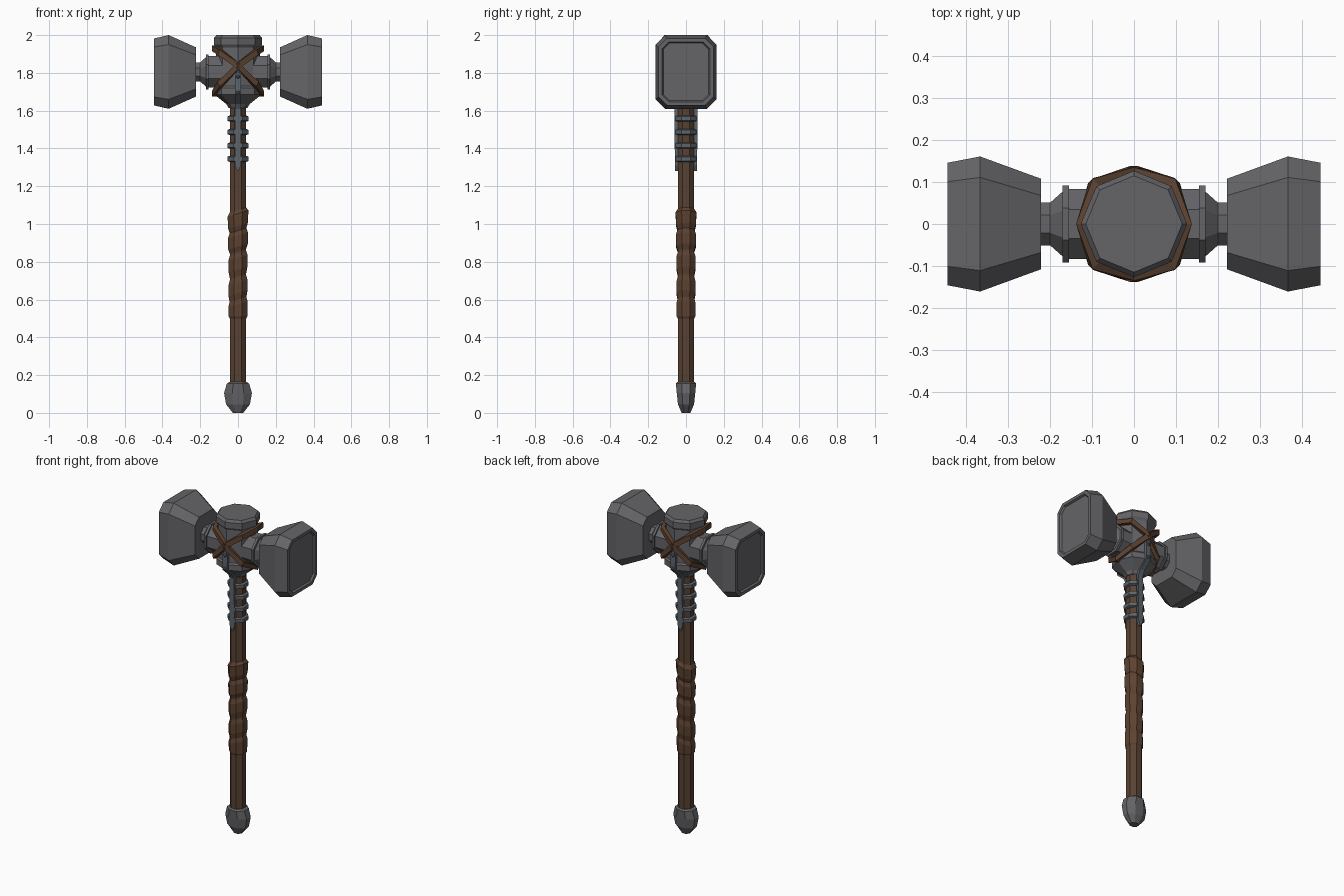
import bpy, bmesh, math
from mathutils import Vector

if "Cube" in bpy.data.objects:
    bpy.data.objects.remove(bpy.data.objects["Cube"])


def material(name, color):
    m = bpy.data.materials.new(name)
    m.diffuse_color = (*color, 1)
    m.use_nodes = True
    m.node_tree.nodes["Principled BSDF"].inputs["Base Color"].default_value = m.diffuse_color
    return m


STEEL = material("steel", (0.13, 0.13, 0.14))
IRON = material("iron", (0.11, 0.13, 0.15))
WOOD = material("wood", (0.10, 0.055, 0.033))
LEATHER = material("leather", (0.11, 0.055, 0.03))


def loft(name, rings, mat, closed=False):
    """Skin a list of equal-sized point rings; cap the ends unless closed."""
    bm = bmesh.new()
    vs = [[bm.verts.new(p) for p in r] for r in rings]
    n, k = len(rings[0]), len(rings)
    for i in range(k if closed else k - 1):
        a, b = vs[i], vs[(i + 1) % k]
        for j in range(n):
            bm.faces.new((a[j], a[(j + 1) % n], b[(j + 1) % n], b[j]))
    if not closed:
        bm.faces.new(vs[0])
        bm.faces.new(vs[-1])
    bmesh.ops.recalc_face_normals(bm, faces=bm.faces)
    me = bpy.data.meshes.new(name)
    bm.to_mesh(me)
    bm.free()
    ob = bpy.data.objects.new(name, me)
    bpy.context.collection.objects.link(ob)
    me.materials.append(mat)
    return ob


def circle(z, rx, ry=None, n=8, start=0.0):
    ry = rx if ry is None else ry
    return [(rx * math.cos(start + math.tau * i / n),
             ry * math.sin(start + math.tau * i / n), z) for i in range(n)]


def lathe(name, profile, mat, n=8, start=0.0):
    return loft(name, [circle(z, r, n=n, start=start) for r, z in profile], mat)


H = math.pi / 8
ZC = 1.805

# Handle shaft
lathe("shaft", [(0.047, 0.12), (0.047, 1.66)], WOOD, start=H)

# Pommel, wider across x than y
loft("pommel", [circle(z, rx, ry, start=H) for z, rx, ry in
                [(0, 0.03, 0.025), (0.045, 0.068, 0.046), (0.105, 0.08, 0.053),
                 (0.155, 0.064, 0.058), (0.163, 0.05, 0.05)]], STEEL)

# Twisted leather grip: tilted rings with alternating bulges
grip = []
profile = [(0.50, 0.047), (0.51, 0.053), (0.575, 0.055), (0.60, 0.048), (0.635, 0.055),
           (0.69, 0.054), (0.72, 0.046), (0.76, 0.054), (0.82, 0.055), (0.85, 0.045),
           (0.88, 0.056), (0.94, 0.057), (0.965, 0.048), (0.99, 0.056), (1.055, 0.06),
           (1.075, 0.047)]
for i, (z, r) in enumerate(profile):
    tilt = 0 if i in (0, 1) else 0.3
    grip.append([(x, y, z + tilt * x) for x, y, _ in circle(z, r, start=H)])
loft("grip_wrap", grip, LEATHER)

# Iron bands below the head
for i, z in enumerate((1.345, 1.415, 1.487, 1.558)):
    lathe(f"band_{i}", [(0.048, z - 0.016), (0.061, z - 0.011),
                        (0.061, z + 0.011), (0.048, z + 0.016)], IRON, start=H)

# Central head block and its cap
lathe("head_block", [(0.05, 1.615), (0.062, 1.635), (0.124, 1.685), (0.124, 1.72),
                     (0.116, 1.73), (0.116, 1.935), (0.127, 1.95),
                     (0.127, 1.985), (0.115, 2.0)], STEEL)


def octagon(x, hy, hz, c):
    """Chamfered rectangle facing along x."""
    pts = [(hy, hz - c), (hy - c, hz), (c - hy, hz), (-hy, hz - c),
           (-hy, c - hz), (c - hy, -hz), (hy - c, -hz), (hy, c - hz)]
    return [(x, y, ZC + z) for y, z in pts]


for s, side in ((1, "right"), (-1, "left")):
    # Hammer block with recessed striking face
    loft("hammer_" + side, [octagon(s * x, hy, hz, c) for x, hy, hz, c in
                            [(0.222, 0.108, 0.13, 0.04), (0.367, 0.161, 0.195, 0.05),
                             (0.445, 0.146, 0.177, 0.045), (0.445, 0.126, 0.158, 0.035),
                             (0.434, 0.12, 0.152, 0.033)]], STEEL)
    # Side socket, ring flange and neck
    socket = [(0.03, 0.09), (0.155, 0.09), (0.155, 0.1), (0.17, 0.1),
              (0.17, 0.084), (0.2, 0.055), (0.24, 0.055)]
    loft("socket_" + side, [[(s * x, a, ZC + b) for a, b, _ in circle(0, r, start=H)]
                            for x, r in socket], STEEL)

# Crossed leather straps: two tilted loops around the head block
for s, nm in ((1, "a"), (-1, "b")):
    path = []
    for i in range(8):
        a = math.tau * i / 8
        cx = math.cos(a)
        r = 0.138 if i % 2 else 0.13
        path.append(Vector((s * r * cx, r * math.sin(a), 1.838 + 0.12 * cx - 0.028 * cx * cx)))
    rings = []
    for i, p in enumerate(path):
        t = (path[(i + 1) % 8] - path[i - 1]).normalized()
        out = Vector((p.x, p.y, 0)).normalized()
        w = t.cross(out).normalized() * 0.015
        d = out * 0.008
        rings.append([p + w + d, p - w + d, p - w - d * 2, p + w - d * 2])
    loft("leather_strap_" + nm, rings, LEATHER, closed=True)

# Iron langets front and back, with rivets
for s, nm in ((-1, "front"), (1, "back")):
    spine = [(0.053, 1.28, 0.003), (0.053, 1.31, 0.016), (0.055, 1.61, 0.016),
             (0.068, 1.635, 0.016), (0.124, 1.685, 0.016), (0.122, 1.785, 0.016),
             (0.122, 1.805, 0.007)]
    loft("langet_" + nm, [[(-w, s * (y - 0.012), z), (w, s * (y - 0.012), z),
                           (w, s * (y + 0.006), z), (-w, s * (y + 0.006), z)]
                          for y, z, w in spine], IRON)
    for j, (z, y) in enumerate(((1.78, 0.124), (1.695, 0.126))):
        loft(f"rivet_{nm}_{j}", [[(a, s * (y + d), z + b) for a, b, _ in circle(0, r, n=6)]
                                 for d, r in ((0, 0.012), (0.007, 0.011), (0.012, 0.005))], IRON)
